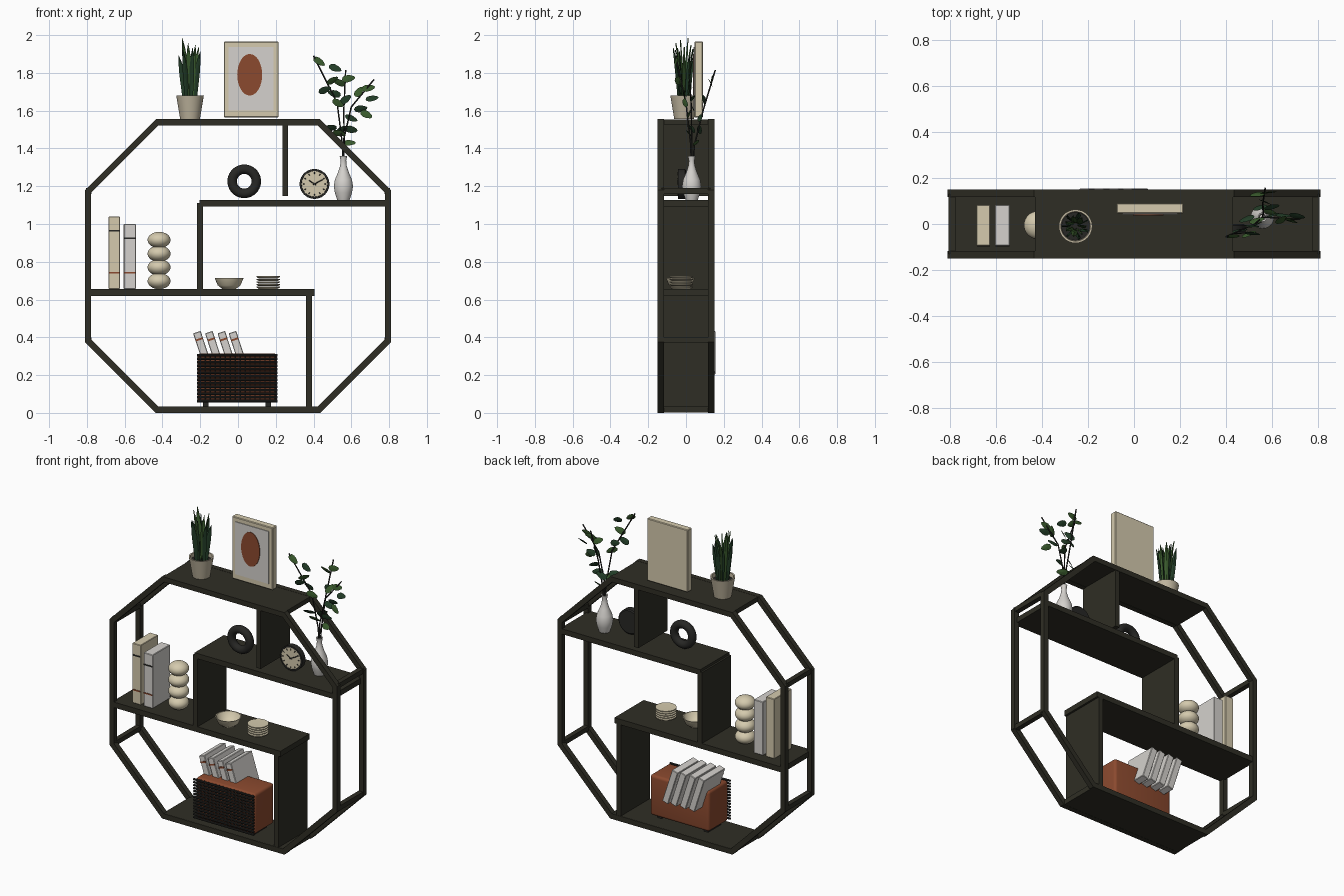
import bpy, bmesh, math, random
from mathutils import Vector, Matrix

if "Cube" in bpy.data.objects:
    bpy.data.objects.remove(bpy.data.objects["Cube"])
random.seed(4)

def mat(name, c):
    m = bpy.data.materials.new(name)
    m.diffuse_color = (*c, 1)
    m.use_nodes = True
    m.node_tree.nodes["Principled BSDF"].inputs["Base Color"].default_value = m.diffuse_color
    return m
WOOD = mat("dark_wood", (.028, .027, .018))
BLACK = mat("charcoal", (.02, .02, .018))
CREAM = mat("cream", (.66, .59, .42))
WHITE = mat("off_white", (.66, .64, .61))
RUST = mat("rust", (.26, .068, .028))
CLAY = mat("stone_pot", (.52, .46, .34))
GREEN = mat("leaf_green", (.04, .10, .025))
DEEP = mat("deep_green", (.016, .045, .02))

def finish(bm, name, m, smooth=False):
    bmesh.ops.recalc_face_normals(bm, faces=bm.faces)
    me = bpy.data.meshes.new(name)
    bm.to_mesh(me)
    bm.free()
    ob = bpy.data.objects.new(name, me)
    bpy.context.collection.objects.link(ob)
    me.materials.append(m)
    if smooth:
        bpy.ops.object.select_all(action='DESELECT')
        ob.select_set(True)
        bpy.context.view_layer.objects.active = ob
        bpy.ops.object.shade_smooth_by_angle(angle=math.radians(40))
    return ob

def box(name, x, y, z, m, bevel=0, seg=1, rot=0):
    """Box from (min, max) ranges, optionally bevelled and leaned about y."""
    bm = bmesh.new()
    bmesh.ops.create_cube(bm, size=1)
    bmesh.ops.scale(bm, vec=(x[1]-x[0], y[1]-y[0], z[1]-z[0]), verts=bm.verts)
    if bevel:
        bmesh.ops.bevel(bm, geom=bm.edges[:], offset=bevel, segments=seg, affect='EDGES', profile=.5)
    bmesh.ops.rotate(bm, cent=(0, 0, 0), matrix=Matrix.Rotation(rot, 3, 'Y'), verts=bm.verts)
    bmesh.ops.translate(bm, vec=((x[0]+x[1])/2, (y[0]+y[1])/2, (z[0]+z[1])/2), verts=bm.verts)
    return finish(bm, name, m, seg > 1)

def lathe(name, profile, loc, m, axis='Z', n=32, sx=1):
    """Revolve (radius, height) points; axis 'Y' points the height to the front."""
    bm = bmesh.new()
    vs = [bm.verts.new((r, 0, h)) for r, h in profile]
    es = [bm.edges.new(p) for p in zip(vs, vs[1:])]
    bmesh.ops.spin(bm, geom=vs+es, cent=(0, 0, 0), axis=(0, 0, 1), angle=2*math.pi, steps=n)
    bmesh.ops.remove_doubles(bm, verts=bm.verts, dist=1e-5)
    if axis == 'Y':
        bmesh.ops.rotate(bm, cent=(0, 0, 0), matrix=Matrix.Rotation(math.pi/2, 3, 'X'), verts=bm.verts)
    bmesh.ops.scale(bm, vec=(sx, 1, 1), verts=bm.verts)
    bmesh.ops.translate(bm, vec=loc, verts=bm.verts)
    return finish(bm, name, m, True)

def rods(name, paths, r, m, n=6):
    bm = bmesh.new()
    for path in paths:
        for p, q in zip(path, path[1:]):
            p, q = Vector(p), Vector(q)
            mx = Matrix.Translation((p+q)/2) @ (q-p).to_track_quat('Z', 'Y').to_matrix().to_4x4()
            bmesh.ops.create_cone(bm, cap_ends=True, segments=n, radius1=r, radius2=r,
                                  depth=(q-p).length, matrix=mx)
    return finish(bm, name, m, True)

# Octagonal front and back rings
def octagon(w, h, cx, cz):
    return [(cx, -h), (w, -cz), (w, cz), (cx, h), (-cx, h), (-w, cz), (-w, -cz), (-cx, -h)]
outer, inner = octagon(.81, .7775, .435, .4025), octagon(.777, .7445, .4213, .3888)
for name, y0 in (("front_ring", -.15), ("back_ring", .117)):
    bm = bmesh.new()
    L = [[bm.verts.new((x, y, z+.7775)) for x, z in ring]
         for ring, y in ((outer, y0), (outer, y0+.033), (inner, y0+.033), (inner, y0))]
    for a in range(4):
        A, B = L[a], L[(a+1) % 4]
        for i in range(8):
            j = (i+1) % 8
            bm.faces.new((A[i], A[j], B[j], B[i]))
    finish(bm, name, WOOD)
for s in (-1, 1):
    for z in (.385, 1.175):
        box("ring_connector", sorted((s*.806, s*.775)), (-.13, .13), (z-.015, z+.015), WOOD)

# Panels, shelves and dividers
D = (-.148, .148)
box("top_panel", (-.43, .43), D, (1.524, 1.554), WOOD)
box("bottom_panel", (-.43, .43), D, (.001, .034), WOOD)
box("lower_shelf", (-.79, .405), D, (.62, .655), WOOD)
box("upper_shelf", (-.205, .79), D, (1.092, 1.126), WOOD)
box("lower_divider", (.36, .392), D, (.03, .62), WOOD)
box("middle_divider", (-.217, -.184), D, (.65, 1.11), WOOD)
box("top_divider", (.235, .265), D, (1.147, 1.526), WOOD)

# Snake plant in its pot
PX, PY = -.254, -.01
lathe("plant_pot", [(0, 1.555), (.052, 1.555), (.073, 1.68), (.064, 1.68), (.061, 1.655)], (PX, PY, 0), CLAY)
lathe("pot_soil", [(0, 1.658), (.063, 1.656)], (PX, PY, 0), BLACK)
for k, m in enumerate((GREEN, DEEP)):
    bm = bmesh.new()
    for i in range(7):
        a = 2*math.pi*(i+.5*k)/7
        rad, tall = (.03, .27) if k else (.016, .32)
        tall += random.uniform(-.05, .02)
        yaw = random.uniform(-.7, .7)
        side, nrm = Vector((math.cos(yaw), math.sin(yaw), 0)), Vector((-math.sin(yaw), math.cos(yaw), 0))
        out = Vector((math.cos(a), math.sin(a), 0))
        rows = []
        for t, w in ((0, .008), (.3, .014), (.6, .015), (.85, .009), (1, .0006)):
            c = Vector((PX, PY, 1.65+tall*t)) + out*(rad+.025*t*t+.005*t)
            rows.append([bm.verts.new(c+side*w*s+nrm*d) for s, d in ((-1, 0), (0, .004), (1, 0), (0, -.002))])
        for A, B in zip(rows, rows[1:]):
            for j in range(4):
                bm.faces.new((A[j], A[(j+1) % 4], B[(j+1) % 4], B[j]))
    finish(bm, "snake_plant_leaves", m)

# Framed picture with an oval motif
box("picture_frame", (-.075, .215), (.045, .09), (1.565, 1.965), CREAM, .004)
box("picture_mat", (-.05, .188), (.041, .05), (1.6, 1.937), WHITE)
lathe("picture_oval", [(0, .004), (.11, .004), (.11, 0)], (.062, .041, 1.79), RUST, 'Y', 32, .6)

# Vase with leafy branches
VX, VY = .558, .03
lathe("vase", [(0, 1.126), (.032, 1.126), (.045, 1.165), (.051, 1.2), (.045, 1.235), (.028, 1.275),
               (.017, 1.31), (.015, 1.335), (.02, 1.36), (.014, 1.358), (.01, 1.32)], (VX, VY, 0), WHITE)
stems = [[(VX, VY, 1.25), (.553, .025, 1.42), (.525, 0, 1.64), (.40, -.055, 1.89)],
         [(VX, VY, 1.25), (.562, .045, 1.42), (.56, .09, 1.6), (.57, .155, 1.815)],
         [(VX, VY, 1.25), (.56, .03, 1.45), (.60, .028, 1.62), (.72, .02, 1.765)]]
rods("branches", stems, .004, BLACK)
def stem_y(s, z):
    for p, q in zip(stems[s], stems[s][1:]):
        if z <= q[2]:
            return p[1]+(q[1]-p[1])*(z-p[2])/(q[2]-p[2])
    return stems[s][-1][1]
# stem, x, z, leaf angle
leaves = [(0, .43, 1.86, -35), (0, .515, 1.825, -25), (0, .50, 1.76, 15), (0, .51, 1.69, 165), (0, .53, 1.64, -20),
          (0, .49, 1.51, 160), (0, .535, 1.48, -25), (0, .46, 1.71, 20), (1, .585, 1.77, 10), (1, .57, 1.66, 30),
          (1, .535, 1.75, 150), (1, .60, 1.56, -15), (1, .59, 1.43, -20), (1, .55, 1.50, 20), (2, .69, 1.72, 10),
          (2, .71, 1.665, 0), (2, .64, 1.70, 60), (2, .65, 1.61, 10), (2, .68, 1.58, -30), (2, .60, 1.50, -15)]
for k, m in enumerate((GREEN, DEEP)):
    bm = bmesh.new()
    for s, x, z, ang in leaves[k::2]:
        mx = (Matrix.Translation((x, stem_y(s, z)+random.uniform(-.02, .01), z)) @ Matrix.Rotation(-math.radians(ang), 4, 'Y')
              @ Matrix.Rotation(random.uniform(-.7, .7), 4, 'X') @ Matrix.Rotation(random.uniform(-.5, .5), 4, 'Z'))
        ring = [(.036*math.cos(a), .019*math.sin(a)*(1-.25*math.cos(a))) for a in [i*math.pi/5 for i in range(10)]]
        rim = [bm.verts.new(mx @ Vector((u, 0, v))) for u, v in ring]
        mids = [bm.verts.new(mx @ Vector((0, d, 0))) for d in (.004, -.002)]
        for i in range(10):
            for c in mids:
                bm.faces.new((rim[i], rim[(i+1) % 10], c))
    finish(bm, "branch_leaves", m)

# Ring ornament and clock
lathe("ring_ornament", [(.064+.025*math.cos(i*math.pi/8), .025*math.sin(i*math.pi/8)) for i in range(17)],
      (.033, -.02, 1.226), BLACK, 'Y', 40)
CX, CY, CZ = .405, -.04, 1.212
lathe("clock_body", [(0, -.04), (.072, -.04), (.079, -.034), (.079, .002), (.069, .002), (.068, -.002), (0, -.002)],
      (CX, CY, CZ), BLACK, 'Y', 40)
lathe("clock_face", [(0, .001), (.068, .001), (.068, -.001)], (CX, CY, CZ), CREAM, 'Y', 40)
def spoke(a, r0, r1):
    d = Vector((math.sin(a), 0, math.cos(a)))
    c = Vector((CX, CY-.002, CZ))
    return [c+d*r0, c+d*r1]
rods("clock_ticks", [spoke(i*math.pi/6, .052, .062) for i in range(12)], .0025, BLACK, 4)
rods("clock_hands", [spoke(math.radians(62), -.01, .05), spoke(math.radians(-58), -.01, .034)], .0025, BLACK, 4)

# Standing books with spine bands
for x, top, m in (((-.685, -.625), 1.04, CREAM), ((-.605, -.54), 1.0, WHITE)):
    box("standing_book", x, (-.095, .083), (.656, top), m, .003)
    for z, bm_ in ((top-.075, BLACK), (.742, RUST)):
        box("book_band", (x[0]+.002, x[1]-.002), (-.098, -.09), (z-.004, z+.004), bm_)

# Stacked-ball sculpture
for i in range(4):
    lathe("stacked_ball", [(.061*math.sin(i2*math.pi/12), -.043*math.cos(i2*math.pi/12)) for i2 in range(13)],
          (-.418, -.005, .698+.0725*i), CREAM)

# Bowl and plate stack
lathe("bowl", [(0, .656), (.035, .656), (.06, .675), (.077, .715), (.071, .715), (.054, .68), (.03, .668), (0, .667)],
      (-.047, -.03, 0), CREAM)
for i in range(5):
    z = .657+.0138*i
    lathe("plate", [(0, z), (.05, z), (.062, z+.007), (.062, z+.0115), (.05, z+.011), (0, z+.011)], (.16, -.025, 0), CREAM)

# Rust box with a dark slatted front
box("storage_box", (-.215, .207), (-.125, .075), (.055, .315), RUST, .018, 4)
for x in (-.17, .16):
    box("box_foot", (x-.015, x+.015), (-.09, .04), (.033, .06), BLACK)
rods("front_slats", [[(-.218, -.138, .063+.0187*i), (.21, -.138, .063+.0187*i)] for i in range(14)], .0068, BLACK, 8)
rods("slat_uprights", [[(-.2+.0264*i, -.13, .06), (-.2+.0264*i, -.13, .31)] for i in range(16)], .004, BLACK)

# Leaning books in the box
tilt = math.radians(-18)
for x in (-.182, -.119, -.053, .006):
    c = Vector((x, 0, .318))
    box("leaning_book", (c.x-.021, c.x+.021), (-.06, .155), (.203, .433), WHITE, .003, 1, tilt)
    b = c + Vector((math.sin(tilt)*.075, 0, math.cos(tilt)*.075))
    box("leaning_book_band", (b.x-.02, b.x+.02), (-.063, -.055), (b.z-.005, b.z+.005), RUST, 0, 1, tilt)
